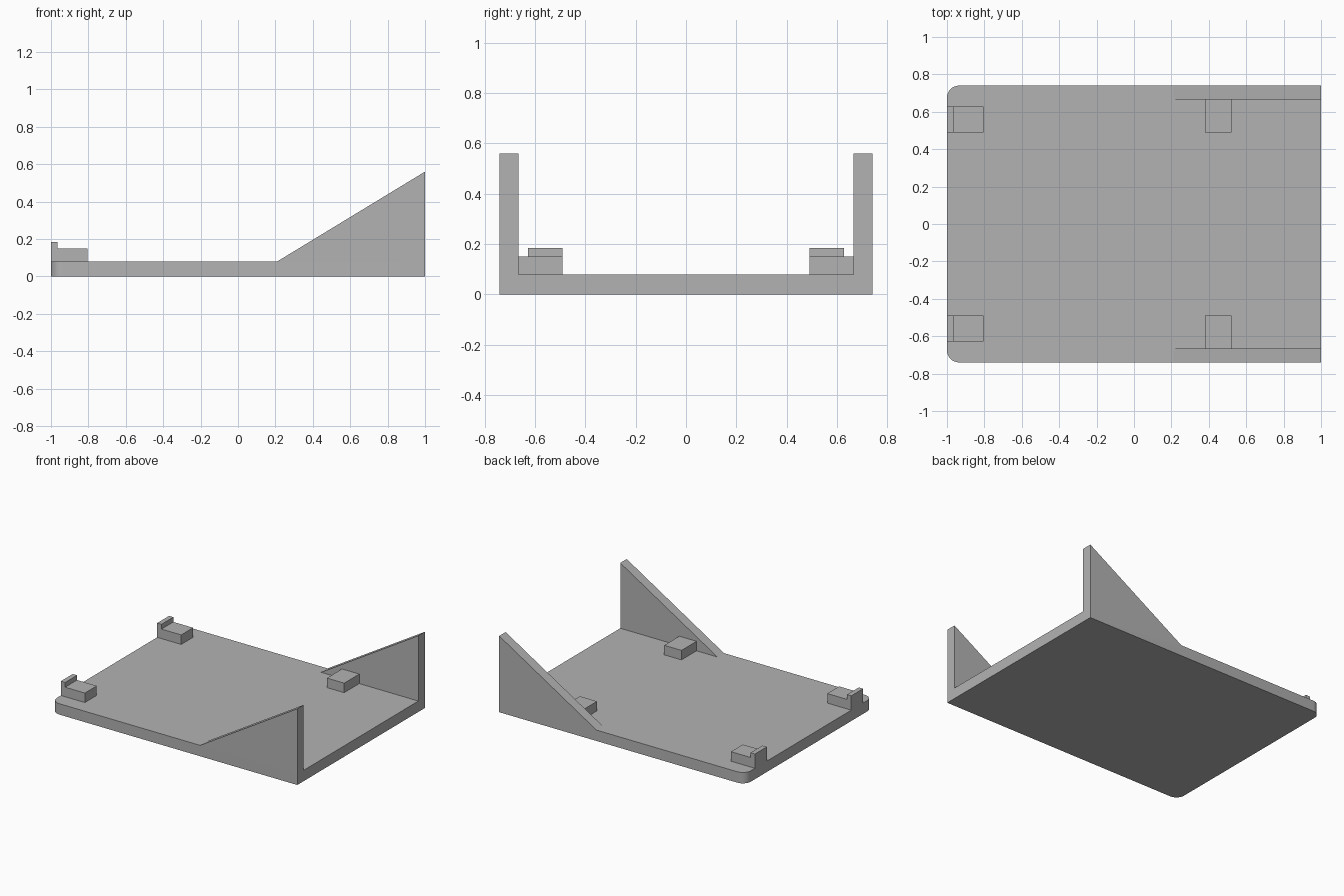
import bpy
import bmesh

if "Cube" in bpy.data.objects:
    bpy.data.objects.remove(bpy.data.objects["Cube"], do_unlink=True)

HALF_WIDTH = 0.74
WALL_INNER = 0.665
DECK = 0.08
WALL_START = 0.21
WALL_TOP = 0.56

grey = bpy.data.materials.new("plain_grey")
grey.use_nodes = True
colour = (0.45, 0.45, 0.45, 1)
grey.diffuse_color = colour
grey.node_tree.nodes["Principled BSDF"].inputs["Base Color"].default_value = colour


def finish(name, bm):
    bmesh.ops.recalc_face_normals(bm, faces=bm.faces)
    mesh = bpy.data.meshes.new(name)
    bm.to_mesh(mesh)
    bm.free()
    mesh.materials.append(grey)
    obj = bpy.data.objects.new(name, mesh)
    bpy.context.collection.objects.link(obj)
    return obj


def extrude_profile(name, points, y0, y1):
    """Extrude an x-z outline along y."""
    bm = bmesh.new()
    face = bm.faces.new([bm.verts.new((x, y0, z)) for x, z in points])
    new = bmesh.ops.extrude_face_region(bm, geom=[face], use_keep_orig=True)["geom"]
    verts = [v for v in new if isinstance(v, bmesh.types.BMVert)]
    bmesh.ops.translate(bm, verts=verts, vec=(0, y1 - y0, 0))
    return finish(name, bm)


def build_tray():
    bm = bmesh.new()
    bmesh.ops.create_cube(bm, size=2)
    bmesh.ops.scale(bm, vec=(1, HALF_WIDTH, DECK / 2), verts=bm.verts)
    bmesh.ops.translate(bm, vec=(0, 0, DECK / 2), verts=bm.verts)

    # Rounded corners at the low end
    corners = [e for e in bm.edges if all(v.co.x < -0.9 for v in e.verts)
               and abs(e.verts[0].co.z - e.verts[1].co.z) > 0.01]
    bmesh.ops.bevel(bm, geom=corners, offset=0.065, segments=8,
                    profile=0.5, affect='EDGES')

    # Cut the deck where the side walls rise
    for point, normal in (((WALL_START, 0, 0), (1, 0, 0)),
                          ((0, WALL_INNER, 0), (0, 1, 0)),
                          ((0, -WALL_INNER, 0), (0, 1, 0))):
        bmesh.ops.bisect_plane(bm, geom=bm.verts[:] + bm.edges[:] + bm.faces[:],
                               plane_co=point, plane_no=normal)

    # Raise the sloped side walls
    bm.normal_update()
    strips = []
    for f in bm.faces:
        c = f.calc_center_median()
        if f.normal.z > 0.9 and c.x > WALL_START and abs(c.y) > WALL_INNER:
            strips.append(f)
    new = bmesh.ops.extrude_face_region(bm, geom=strips)["geom"]
    for v in new:
        if isinstance(v, bmesh.types.BMVert):
            t = (v.co.x - WALL_START) / (1 - WALL_START)
            v.co.z = DECK + t * (WALL_TOP - DECK)
    bmesh.ops.remove_doubles(bm, verts=bm.verts, dist=0.0005)
    bmesh.ops.dissolve_limit(bm, angle_limit=0.01, verts=bm.verts, edges=bm.edges)
    return finish("tray_with_side_walls", bm)


tray = build_tray()
bpy.context.view_layer.objects.active = tray
tray.select_set(True)
bpy.ops.object.shade_smooth_by_angle()

# Lipped stops at the low end and support blocks beside the walls
stop = [(-1, DECK), (-0.805, DECK), (-0.805, 0.15),
        (-0.965, 0.15), (-0.965, 0.185), (-1, 0.185)]
block = [(0.38, DECK), (0.52, DECK), (0.52, 0.15), (0.38, 0.15)]
for side, s in (("left", 1), ("right", -1)):
    # The front faces -y, so +x is left; these pairs sit at back and front
    end = "back" if s > 0 else "front"
    extrude_profile(end + "_lipped_stop", stop, s * 0.49, s * 0.628)
    extrude_profile(end + "_support_block", block, s * 0.49, s * WALL_INNER)
